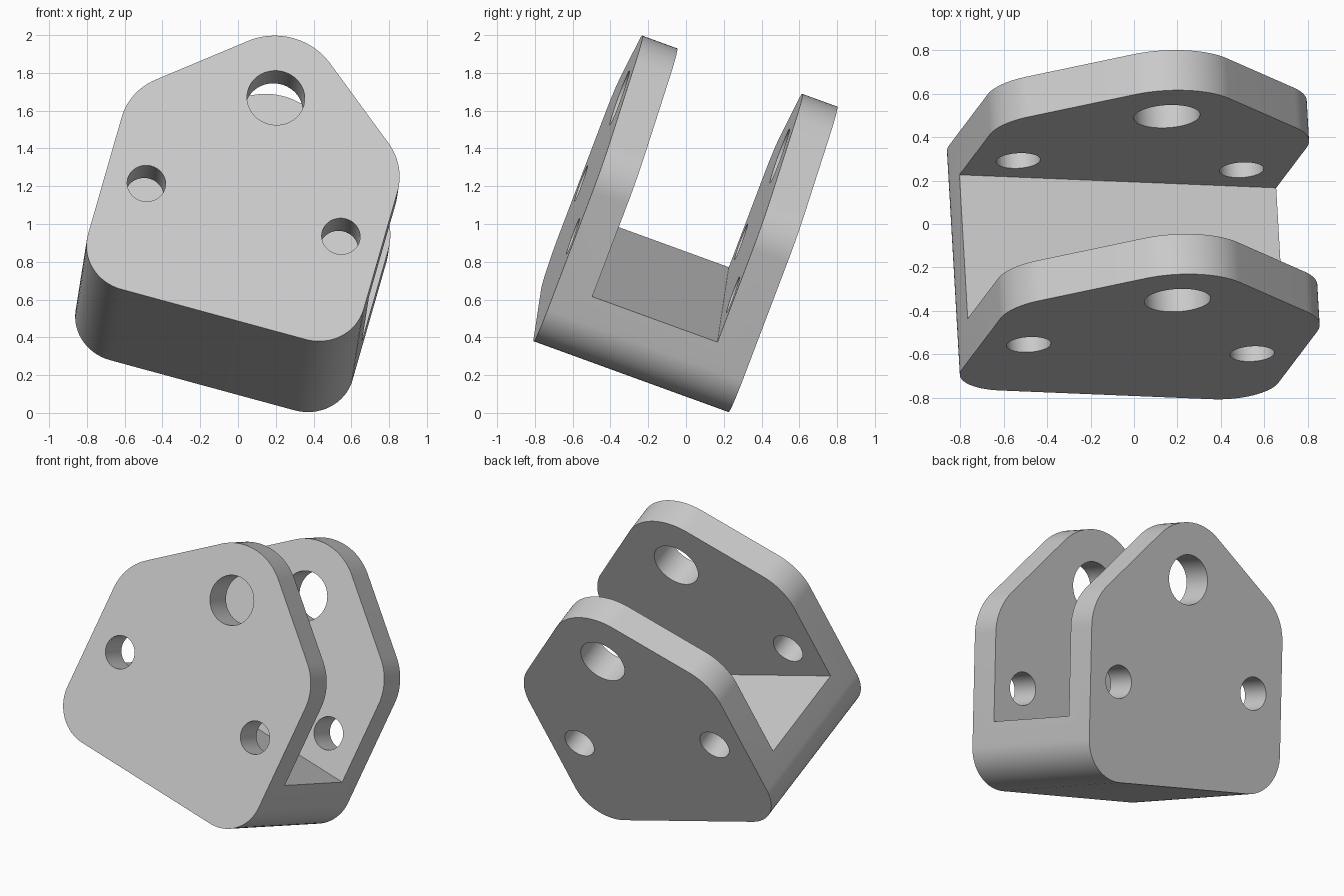
import bpy, bmesh, math
from mathutils import Matrix, Vector

cube = bpy.data.objects.get("Cube")
if cube:
    bpy.data.objects.remove(cube, do_unlink=True)

# Bracket dimensions, measured from the midpoint of the two small holes
HALF_W, BOTTOM, FLOOR = 0.757, -0.613, -0.215
DEPTH, WALL = 1.10, 0.197
TOP_HOLE_Z, TOP_R, SHOULDER_R, FOOT_R = 0.657, 0.35, 0.33, 0.25
SLOPE = math.radians(40)

grey = bpy.data.materials.new("light grey")
grey.use_nodes = True
grey.diffuse_color = (0.6, 0.6, 0.6, 1)
grey.node_tree.nodes["Principled BSDF"].inputs["Base Color"].default_value = (0.6, 0.6, 0.6, 1)


def arc(cx, cz, r, start, end, steps=16):
    """Points along a circular arc, angles in radians."""
    angles = [start + (end - start) * i / steps for i in range(steps + 1)]
    return [(cx + r * math.cos(a), cz + r * math.sin(a)) for a in angles]


def prism(name, outline, y0, y1):
    """Extrude an x-z outline from y0 to y1."""
    bm = bmesh.new()
    face = bm.faces.new([bm.verts.new((x, y0, z)) for x, z in outline])
    side = bmesh.ops.extrude_face_region(bm, geom=[face])["geom"]
    verts = [g for g in side if isinstance(g, bmesh.types.BMVert)]
    bmesh.ops.translate(bm, verts=verts, vec=(0, y1 - y0, 0))
    bmesh.ops.recalc_face_normals(bm, faces=bm.faces)
    mesh = bpy.data.meshes.new(name)
    bm.to_mesh(mesh)
    bm.free()
    mesh.materials.append(grey)
    obj = bpy.data.objects.new(name, mesh)
    bpy.context.collection.objects.link(obj)
    return obj


# Outer outline: rounded feet, rounded shoulders and a round top
corner_z = TOP_HOLE_Z + (TOP_R - HALF_W * math.sin(SLOPE)) / math.cos(SLOPE)
shoulder_z = corner_z - SHOULDER_R * math.tan((math.pi / 2 - SLOPE) / 2)
slope_normal = math.pi / 2 - SLOPE
right = arc(HALF_W - FOOT_R, BOTTOM + FOOT_R, FOOT_R, -math.pi / 2, 0)
right += arc(HALF_W - SHOULDER_R, shoulder_z, SHOULDER_R, 0, slope_normal)
right += arc(0, TOP_HOLE_Z, TOP_R, slope_normal, math.pi / 2)
outline = right + [(-x, z) for x, z in reversed(right[:-1])]
bracket = prism("clevis_bracket", outline, 0, DEPTH)

# Cutters: the open slot and the three through holes
slot = [(-1, FLOOR), (1, FLOOR), (1, 2), (-1, 2)]
cutters = [prism("slot_cutter", slot, WALL, DEPTH - WALL)]
for name, x, z, r in (("left", 0.534, 0, 0.102), ("right", -0.534, 0, 0.102),
                      ("top", 0, TOP_HOLE_Z, 0.153)):
    circle = arc(x, z, r, 0, 2 * math.pi, 64)[:-1]
    cutters.append(prism(name + "_hole_cutter", circle, -0.1, DEPTH + 0.1))

for cutter in cutters:
    cutter.hide_render = True
    mod = bracket.modifiers.new(cutter.name, "BOOLEAN")
    mod.operation, mod.solver, mod.object = "DIFFERENCE", "EXACT", cutter

# Bake the cuts and drop the cutters
bpy.context.view_layer.update()
graph = bpy.context.evaluated_depsgraph_get()
baked = bpy.data.meshes.new_from_object(bracket.evaluated_get(graph))
bracket.modifiers.clear()
bracket.data = baked
for cutter in cutters:
    bpy.data.objects.remove(cutter, do_unlink=True)

# Smooth the curved walls, keep the rims sharp
for obj in bpy.context.selected_objects:
    obj.select_set(False)
bracket.select_set(True)
bpy.context.view_layer.objects.active = bracket
bpy.ops.object.shade_smooth_by_angle(angle=math.radians(30))

# Tilt the bracket into place
depth_axis = Vector((-0.054, 0.938, -0.341)).normalized()
width_axis = Vector((0.964, -0.040, -0.262))
up_axis = width_axis.cross(depth_axis).normalized()
width_axis = depth_axis.cross(up_axis)
tilt = Matrix((width_axis, depth_axis, up_axis)).transposed().to_4x4()
bracket.matrix_world = Matrix.Translation((0.03, -0.577, 1.075)) @ tilt
